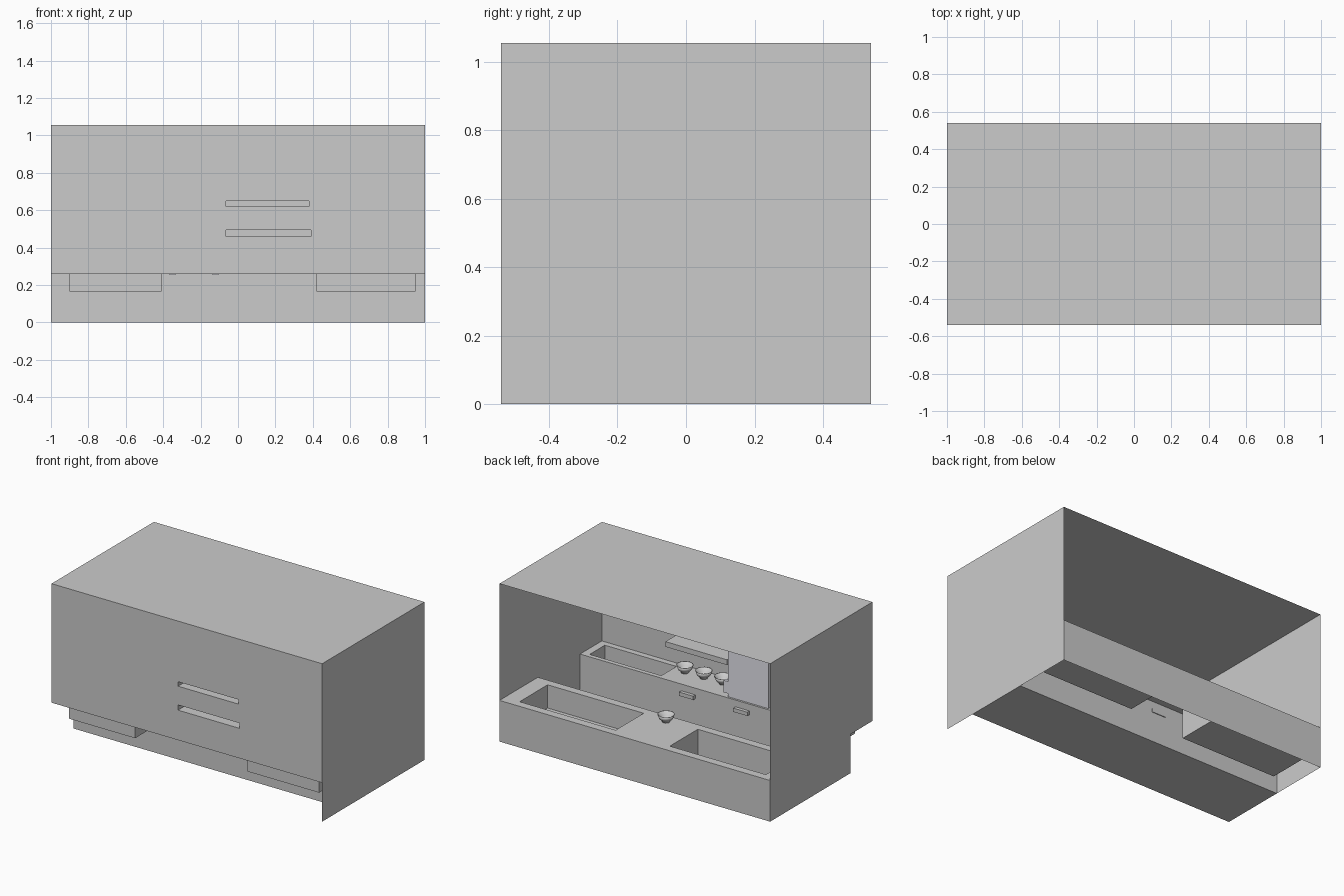
import bpy, bmesh, math
from mathutils import Vector

if "Cube" in bpy.data.objects:
    bpy.data.objects.remove(bpy.data.objects["Cube"])

W, D, H = 1.0, 0.54, 1.055            # half width, half depth, height
FY, FZ = -0.31, 0.26                  # front counter: aisle face, top
BY, BZ = 0.135, 0.275                 # back counter: aisle face, top


def sheet(bm, axis, c, u, v, holes=()):
    """Flat panel at axis=c spanning u by v, with rectangular openings."""
    us = sorted({*u, *[q for h in holes for q in h[:2]]})
    vs = sorted({*v, *[q for h in holes for q in h[2:]]})
    place = {'x': lambda a, b: (c, a, b), 'y': lambda a, b: (a, c, b),
             'z': lambda a, b: (a, b, c)}[axis]
    for a0, a1 in zip(us, us[1:]):
        for b0, b1 in zip(vs, vs[1:]):
            a, b = (a0 + a1) / 2, (b0 + b1) / 2
            if any(h[0] < a < h[1] and h[2] < b < h[3] for h in holes):
                continue
            bm.faces.new([bm.verts.new(place(*p)) for p in
                          ((a0, b0), (a1, b0), (a1, b1), (a0, b1))])


def box(bm, x, y, z, skip=()):
    """Box made of sheets; skip leaves named sides open."""
    for name, axis, c, u, v in (('x0', 'x', x[0], y, z), ('x1', 'x', x[1], y, z),
                                ('y0', 'y', y[0], x, z), ('y1', 'y', y[1], x, z),
                                ('z0', 'z', z[0], x, y), ('z1', 'z', z[1], x, y)):
        if name not in skip:
            sheet(bm, axis, c, u, v)


def finish(bm, name):
    bmesh.ops.remove_doubles(bm, verts=bm.verts, dist=1e-5)
    bmesh.ops.recalc_face_normals(bm, faces=bm.faces)
    me = bpy.data.meshes.new(name)
    bm.to_mesh(me)
    bm.free()
    ob = bpy.data.objects.new(name, me)
    bpy.context.collection.objects.link(ob)
    return ob


def box_object(name, x, y, z, skip=()):
    bm = bmesh.new()
    box(bm, x, y, z, skip)
    return finish(bm, name)


# Room shell: roof, front wall with shelf slots, notched side walls, aisle floor
shelves = [(-0.065, 0.39, 0.46, 0.495), (-0.065, 0.38, 0.62, 0.65)]
notches = [(-D, FY, 0, FZ), (BY, D, 0, BZ)]
bm = bmesh.new()
sheet(bm, 'z', H, (-W, W), (-D, D))
sheet(bm, 'y', -D, (-W, W), (FZ, H), shelves)
for s in (-W, W):
    sheet(bm, 'x', s, (-D, D), (0, H), notches)
sheet(bm, 'z', 0, (-W, W), (FY, BY))
finish(bm, "room_shell")

# Wall shelves, hollow and open towards the outside
for i, (x0, x1, z0, z1) in enumerate(shelves):
    box_object(f"wall_shelf_{i + 1}", (x0, x1), (-D, -0.34), (z0, z1), ('y0',))


def counter(name, y, top, face_y, ends, basins, back=False):
    """Hollow counter with sunken basins (x0, x1, y0, y1, floor)."""
    bm = bmesh.new()
    sheet(bm, 'z', top, (-W, W), y, [b[:4] for b in basins])
    sheet(bm, 'y', face_y, (-W, W), (0, top))
    if back:
        sheet(bm, 'y', y[1], (-W, W), (0, top))
    for e in ends:
        sheet(bm, 'x', e, y, (0, top))
    for x0, x1, y0, y1, f in basins:
        box(bm, (x0, x1), (y0, y1), (f, top), ('z1',))
    finish(bm, name)


counter("front_counter", (-D, FY), FZ, FY, (W,),
        [(-0.9, -0.41, -0.5, -0.34, 0.165), (0.42, 0.95, -0.5, -0.34, 0.165)])
counter("back_counter", (BY, D), BZ, BY, (-W, W),
        [(0.18, 0.89, 0.19, 0.485, 0.12), (-0.93, -0.22, 0.19, 0.485, 0.067)], True)

# Drawer handles facing the aisle
for i, x in enumerate((-0.2, 0.2)):
    box_object(f"front_handle_{i + 1}", (x - 0.052, x + 0.052),
               (FY - 0.005, FY + 0.023), (0.19, 0.215))
for i, x in enumerate((-0.08, 0.32)):
    box_object(f"back_handle_{i + 1}", (x - 0.052, x + 0.052),
               (BY - 0.023, BY + 0.005), (0.2, 0.225))


def bowl(name, x, y, z):
    """Small thin-walled bowl turned from a profile."""
    bm = bmesh.new()
    prof = [(0, 0), (0.024, 0), (0.026, 0.008), (0.042, 0.022), (0.053, 0.05),
            (0.048, 0.05), (0.037, 0.025), (0.022, 0.013), (0, 0.012)]
    vs = [bm.verts.new((r, 0, h)) for r, h in prof]
    es = [bm.edges.new(p) for p in zip(vs, vs[1:])]
    bmesh.ops.spin(bm, geom=vs + es, axis=(0, 0, 1), cent=(0, 0, 0),
                   angle=2 * math.pi, steps=24)
    ob = finish(bm, name)
    ob.location = (x, y, z)
    for p in ob.data.polygons:
        p.use_smooth = True


for i, x in enumerate((0.33, 0.19, 0.05)):
    bowl(f"front_bowl_{i + 1}", x, -0.46, FZ)
bowl("back_bowl", 0.0, 0.21, BZ)

# Drinks machine standing on the front counter, with feet and a side spout
steel = bpy.data.materials.new("pale_steel")
steel.diffuse_color = (0.78, 0.78, 0.84, 1)
steel.use_nodes = True
steel.node_tree.nodes["Principled BSDF"].inputs["Base Color"].default_value = steel.diffuse_color
bm = bmesh.new()
box(bm, (-0.385, -0.085), (-0.51, -0.32), (0.262, 0.64))
for x in (-0.35, -0.12):
    for y in (-0.48, -0.35):
        box(bm, (x - 0.015, x + 0.015), (y - 0.015, y + 0.015), (0.252, 0.262))
box(bm, (-0.085, -0.05), (-0.35, -0.325), (0.28, 0.36))
finish(bm, "drinks_machine").data.materials.append(steel)
